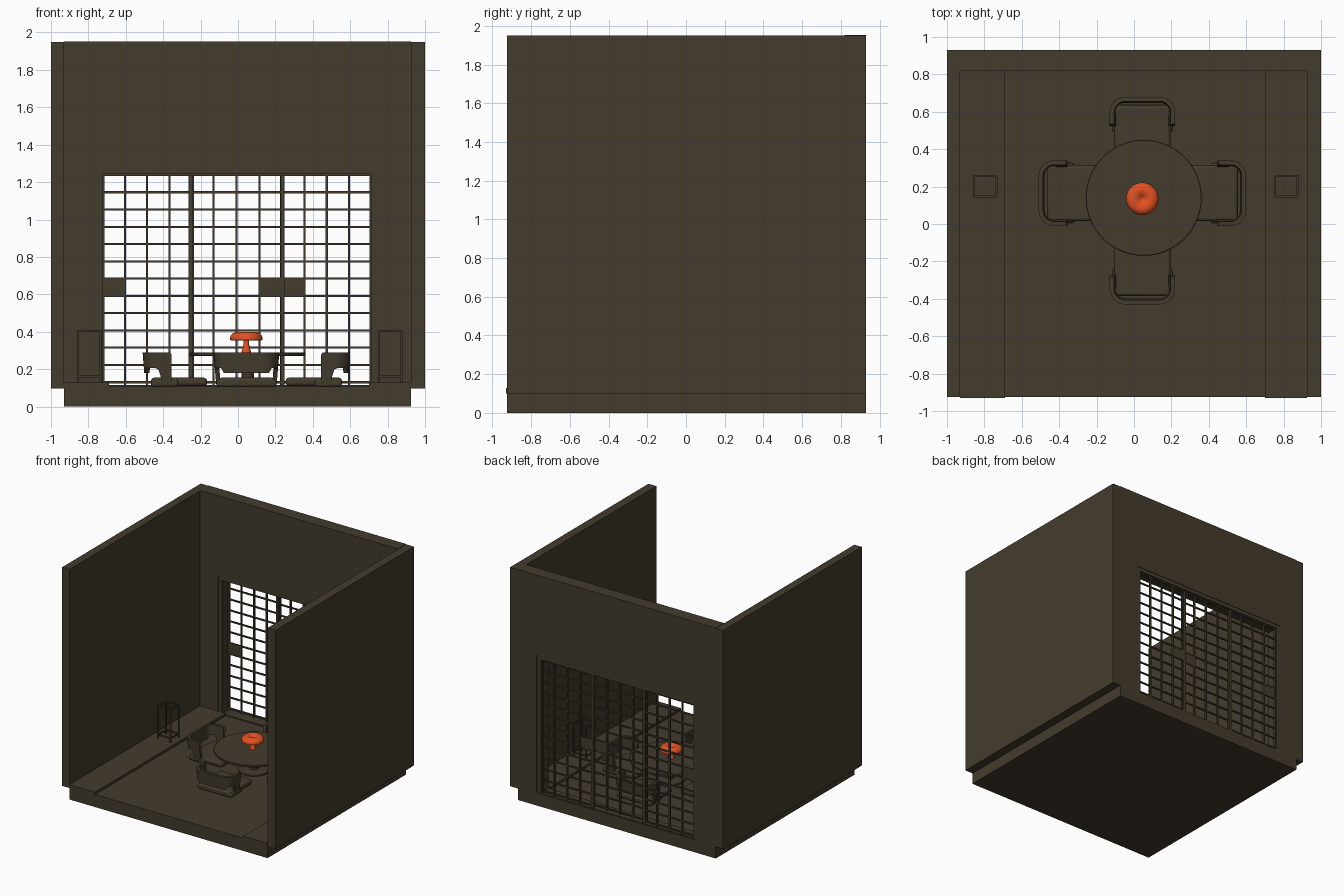
import bpy, bmesh, math
from mathutils import Matrix

if "Cube" in bpy.data.objects:
    bpy.data.objects.remove(bpy.data.objects["Cube"])


def material(name, rgb):
    m = bpy.data.materials.new(name)
    m.diffuse_color = (*rgb, 1)
    m.use_nodes = True
    m.node_tree.nodes["Principled BSDF"].inputs["Base Color"].default_value = m.diffuse_color
    return m


WOOD = material("dark_brown", (0.056, 0.044, 0.027))
ORANGE = material("lamp_orange", (0.76, 0.082, 0.016))


def add_box(bm, x0, x1, y0, y1, z0, z1):
    mat = Matrix.Translation(((x0 + x1) / 2, (y0 + y1) / 2, (z0 + z1) / 2)) @ \
        Matrix.Diagonal((x1 - x0, y1 - y0, z1 - z0, 1))
    bmesh.ops.create_cube(bm, size=1, matrix=mat)


def finish(name, bm, mat=WOOD, smooth=False, bevel=0, matrix=None):
    bmesh.ops.recalc_face_normals(bm, faces=bm.faces)
    me = bpy.data.meshes.new(name)
    bm.to_mesh(me)
    bm.free()
    me.materials.append(mat)
    ob = bpy.data.objects.new(name, me)
    bpy.context.collection.objects.link(ob)
    if matrix:
        ob.matrix_world = matrix
    if bevel:
        b = ob.modifiers.new("round", 'BEVEL')
        b.width, b.segments = bevel, 3
    if smooth:
        bpy.ops.object.select_all(action='DESELECT')
        ob.select_set(True)
        bpy.context.view_layer.objects.active = ob
        bpy.ops.object.shade_smooth_by_angle(angle=math.radians(40))
    return ob


def boxes(name, dims, **kw):
    bm = bmesh.new()
    for d in dims:
        add_box(bm, *d)
    return finish(name, bm, **kw)


def prism_y(name, pts, y0, y1):
    """Extrude an x-z outline along y."""
    bm = bmesh.new()
    f = bm.faces.new([bm.verts.new((x, y0, z)) for x, z in pts])
    ext = bmesh.ops.extrude_face_region(bm, geom=[f])
    for v in ext["geom"]:
        if isinstance(v, bmesh.types.BMVert):
            v.co.y = y1
    return finish(name, bm)


def lathe(name, profile, cx, cy, mat, n=48):
    bm = bmesh.new()
    rings = []
    for r, z in profile:
        if r == 0:
            rings.append([bm.verts.new((cx, cy, z))] * n)
        else:
            rings.append([bm.verts.new((cx + r * math.cos(2 * math.pi * i / n),
                                        cy + r * math.sin(2 * math.pi * i / n), z)) for i in range(n)])
    for a, b in zip(rings, rings[1:]):
        for i in range(n):
            j = (i + 1) % n
            bm.faces.new(list(dict.fromkeys((a[i], a[j], b[j], b[i]))))
    return finish(name, bm, mat, smooth=True)


# Room shell: floor, raised side strips, walls
boxes("floor", [(-0.93, 0.925, -0.925, 0.93, 0, 0.107)])
boxes("left_floor_strip", [(-0.93, -0.69, -0.93, 0.82, 0.1, 0.128)])
boxes("right_floor_strip", [(0.70, 0.925, -0.93, 0.82, 0.1, 0.128)])
boxes("left_wall", [(-1, -0.93, -0.925, 0.93, 0.097, 1.95)])
boxes("right_wall", [(0.925, 1, -0.925, 0.93, 0.097, 1.95)])
prism_y("back_wall", [(-0.93, 0.1), (-0.93, 1.953), (0.925, 1.953), (0.925, 0.1),
                      (0.75, 0.1), (0.75, 1.275), (-0.76, 1.275), (-0.76, 0.1)], 0.82, 0.93)

# Window frame
prism_y("window_frame", [(-0.76, 0.1), (-0.76, 1.275), (0.75, 1.275), (0.75, 0.1),
                         (0.71, 0.1), (0.71, 1.243), (-0.725, 1.243), (-0.725, 0.1)], 0.824, 0.926)
boxes("window_sill", [(-0.725, 0.71, 0.824, 0.926, 0.1, 0.115)])


# Sliding lattice panels
def lattice(name, x0, x1, y, plates):
    z0, z1, cols, rows, t = 0.13, 1.238, 4, 12, 0.0055
    y0, y1 = y - 0.008, y + 0.008
    dx, dz = (x1 - x0) / cols, (z1 - z0) / rows
    dims = []
    for i in range(cols + 1):
        x = x0 + i * dx
        w = 0.011 if i in (0, cols) else t
        dims.append((x - w, x + w, y0, y1, z0 - 0.02, z1))
    for j in range(rows + 1):
        z = z0 + j * dz
        dims.append((x0, x1, y0 + 0.002, y1 - 0.002, z - t, z + t))
    for c in plates:
        dims.append((x0 + c * dx, x0 + (c + 1) * dx, y0 + 0.004, y1 - 0.004, z0 + 5 * dz, z0 + 6 * dz))
    boxes(name, dims)


lattice("left_lattice", -0.724, -0.247, 0.91, [0])
lattice("middle_lattice", -0.254, 0.238, 0.892, [3])
lattice("right_lattice", 0.236, 0.713, 0.91, [0])


# Open floor lanterns
def lantern(name, x0, x1, y0, y1):
    z0, z1, t = 0.128, 0.41, 0.01
    dims = [(x, x + t, y, y + t, z0, z1) for x in (x0, x1 - t) for y in (y0, y1 - t)]
    for z in (z0 + 0.027, z1 - t):
        for y in (y0, y1 - t):
            dims.append((x0 + t, x1 - t, y, y + t, z, z + t))
        for x in (x0, x1 - t):
            dims.append((x, x + t, y0 + t, y1 - t, z, z + t))
    boxes(name, dims)


lantern("left_lantern", -0.86, -0.73, 0.143, 0.262)
lantern("right_lantern", 0.75, 0.88, 0.143, 0.262)

# Round table with pedestal
TX, TY = 0.052, 0.14
lathe("table_top", [(0, 0.27), (0.305, 0.27), (0.31, 0.274), (0.31, 0.286), (0.307, 0.289), (0, 0.289)], TX, TY, WOOD, 64)
lathe("table_pedestal", [(0, 0.107), (0.12, 0.107), (0.12, 0.118), (0.034, 0.124), (0.034, 0.235),
                         (0.05, 0.255), (0.05, 0.272), (0, 0.272)], TX, TY, WOOD)

# Mushroom table lamp
LX, LY = 0.044, 0.135
lathe("lamp_stem", [(0, 0.288), (0.026, 0.288), (0.026, 0.295), (0.019, 0.31), (0.015, 0.335), (0.015, 0.37), (0, 0.37)], LX, LY, ORANGE)
lathe("lamp_shade", [(0, 0.357), (0.078, 0.353), (0.086, 0.356), (0.087, 0.366), (0.083, 0.38), (0.072, 0.392),
                     (0.055, 0.398), (0.037, 0.397), (0.022, 0.39), (0.01, 0.38), (0, 0.375)], LX, LY, ORANGE)


# Low legless chairs, modelled facing +x with the back at x = 0
def chair_back(name, matrix):
    half, r, t = 0.163, 0.07, 0.012
    side = [(0.155 - 0.0085 * i, -half) for i in range(9)]
    arc = [(0.012 + r - r * math.sin(a), -half + r - r * math.cos(a))
           for a in [math.pi / 2 * k / 8 for k in range(9)]]
    path = side + arc
    path += [(0.012, 0)] + [(x, -y) for x, y in reversed(path)]
    bm = bmesh.new()
    rows = []
    for i, (x, y) in enumerate(path):
        a, b = path[max(i - 1, 0)], path[min(i + 1, len(path) - 1)]
        dx, dy = b[0] - a[0], b[1] - a[1]
        l = math.hypot(dx, dy)
        nx, ny = dy / l, -dx / l
        if nx * (0.15 - x) + ny * -y < 0:
            nx, ny = -nx, -ny
        s = min(max((x - 0.075) / 0.03, 0), 1)     # arm ends drop down as legs
        low = 0.205 - 0.085 * s * s - (0.025 if x < 0.02 else 0)
        high = 0.29 - (0.012 if i in (0, len(path) - 1) else 0)
        taper = 0.013 * (0.29 - low) / 0.17
        ring = [(x - nx * t, y - ny * t, high), (x + nx * t, y + ny * t, high),
                (x + nx * (t + taper), y + ny * (t + taper), low),
                (x - nx * (t - taper), y - ny * (t - taper), low)]
        rows.append([bm.verts.new(c) for c in ring])
    for p, q in zip(rows, rows[1:]):
        for k in range(4):
            bm.faces.new((p[k], p[(k + 1) % 4], q[(k + 1) % 4], q[k]))
    bm.faces.new(rows[0])
    bm.faces.new(rows[-1])
    finish(name, bm, smooth=True, matrix=matrix)


def chair(side, x, y, angle):
    m = Matrix.Translation((x, y, 0)) @ Matrix.Rotation(math.radians(angle), 4, 'Z')
    chair_back(side + "_chair_back", m)
    boxes(side + "_chair_seat", [(0.045, 0.345, -0.15, 0.15, 0.11, 0.154)], bevel=0.016, smooth=True, matrix=m)
    boxes(side + "_chair_foot", [(0.045, 0.19, -0.16, 0.16, 0.106, 0.145)], bevel=0.012, smooth=True, matrix=m)


chair("left", -0.51, 0.165, 0)
chair("right", 0.60, 0.165, 180)
chair("front", 0.045, -0.43, 90)
chair("rear", 0.045, 0.68, -90)
